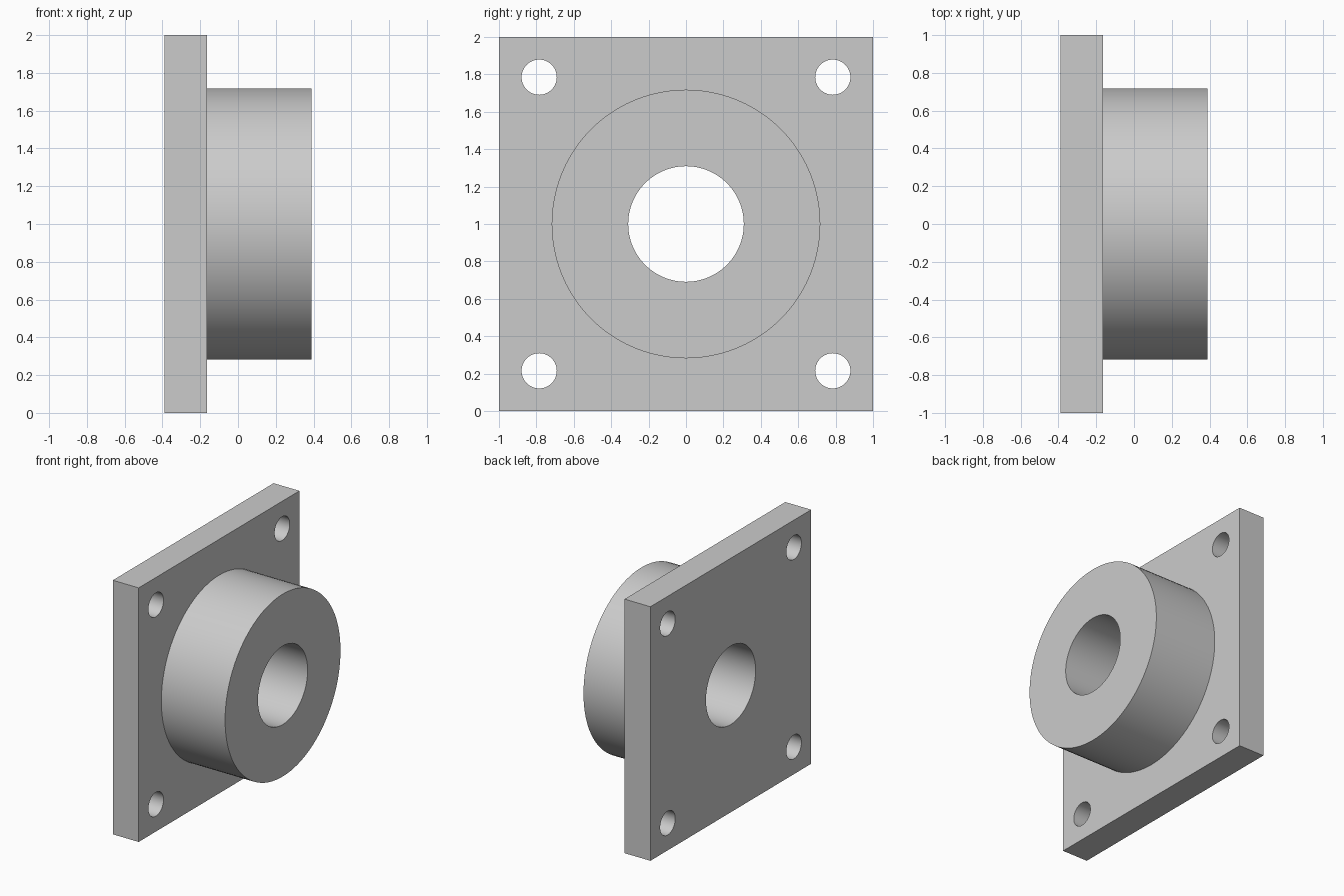
import bpy
import math

cube = bpy.data.objects.get("Cube")
if cube:
    bpy.data.objects.remove(cube, do_unlink=True)

BACK, STEP, FRONT = -0.39, -0.165, 0.39
MID = 1.0
HOLE = 0.785

steel = bpy.data.materials.new("grey steel")
steel.use_nodes = True
colour = (0.6, 0.6, 0.6, 1)
steel.diffuse_color = colour
steel.node_tree.nodes["Principled BSDF"].inputs["Base Color"].default_value = colour


def rod(name, radius, x0, x1, y=0, z=MID, sides=96):
    """Cylinder lying along x."""
    bpy.ops.mesh.primitive_cylinder_add(
        vertices=sides, radius=radius, depth=x1 - x0,
        location=((x0 + x1) / 2, y, z), rotation=(0, math.pi / 2, 0))
    obj = bpy.context.object
    obj.name = name
    obj.data.materials.append(steel)
    return obj


def combine(target, tool, operation):
    """Apply a boolean and discard the tool."""
    mod = target.modifiers.new("combine", 'BOOLEAN')
    mod.operation = operation
    mod.solver = 'EXACT'
    mod.object = tool
    bpy.context.view_layer.objects.active = target
    bpy.ops.object.modifier_apply(modifier=mod.name)
    bpy.data.objects.remove(tool, do_unlink=True)


# Square mounting plate
bpy.ops.mesh.primitive_cube_add(size=1, location=((BACK + STEP) / 2, 0, MID))
flange = bpy.context.object
flange.name = "flanged_bushing"
flange.scale = (STEP - BACK, 2, 2)
bpy.ops.object.transform_apply(location=True, rotation=True, scale=True)
flange.data.materials.append(steel)

# Round boss fused to the plate
combine(flange, rod("boss", 0.718, STEP - 0.1, FRONT), 'UNION')

# Central bore and four corner bolt holes
combine(flange, rod("bore_cutter", 0.309, BACK - 0.2, FRONT + 0.2), 'DIFFERENCE')
for y in (-HOLE, HOLE):
    for z in (MID - HOLE, MID + HOLE):
        combine(flange, rod("bolt_hole_cutter", 0.094, BACK - 0.2, STEP + 0.2, y, z, 48),
                'DIFFERENCE')

# Smooth the round walls, keep the rims crisp
bpy.ops.object.select_all(action='DESELECT')
flange.select_set(True)
bpy.context.view_layer.objects.active = flange
bpy.ops.object.shade_smooth_by_angle(angle=math.radians(30))
